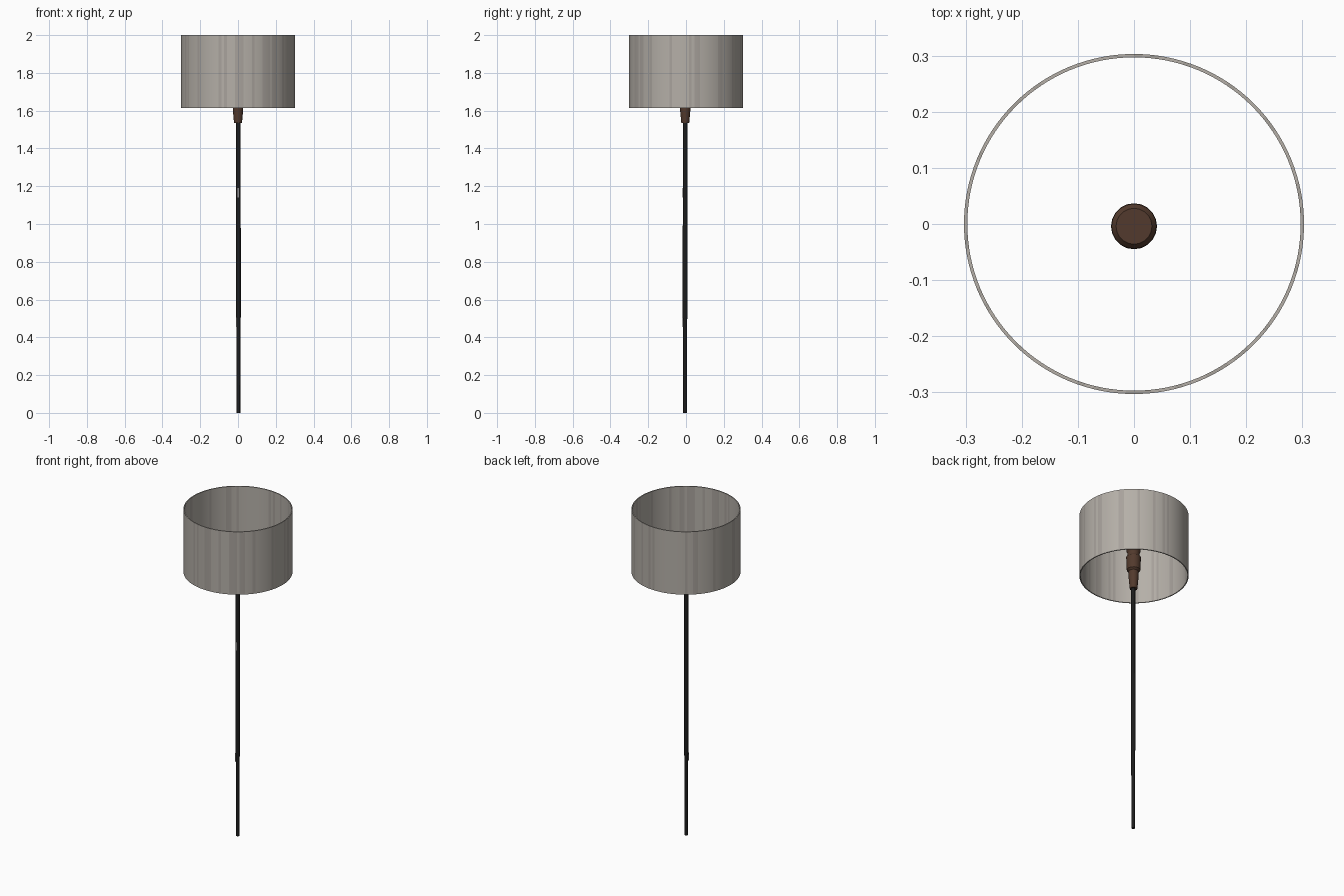
import bpy, bmesh, math, random
from mathutils import Vector

random.seed(4)
cube = bpy.data.objects.get("Cube")
if cube:
    bpy.data.objects.remove(cube, do_unlink=True)


def material(name, color):
    m = bpy.data.materials.new(name)
    m.use_nodes = True
    m.diffuse_color = (*color, 1)
    m.node_tree.nodes["Principled BSDF"].inputs["Base Color"].default_value = (*color, 1)
    return m


linen = material("warm_grey_linen", (0.46, 0.43, 0.39))
linen_dark = material("shaded_linen", (0.39, 0.36, 0.33))
brown = material("dark_brown", (0.085, 0.042, 0.026))
black = material("near_black", (0.012, 0.012, 0.012))
silver = material("worn_grey", (0.35, 0.34, 0.33))


def lathe(name, profile, sides, mats, center=(0, 0), closed=False):
    """Revolve (radius, height) points about the vertical axis."""
    bm = bmesh.new()
    rings = []
    for r, z in profile:
        rings.append([bm.verts.new((center[0] + r * math.cos(math.tau * i / sides),
                                    center[1] + r * math.sin(math.tau * i / sides), z))
                      for i in range(sides)])
    pairs = list(zip(rings, rings[1:]))
    if closed:
        pairs.append((rings[-1], rings[0]))
    else:
        bm.faces.new(rings[0][::-1])
        bm.faces.new(rings[-1])
    for a, b in pairs:
        for i in range(sides):
            j = (i + 1) % sides
            bm.faces.new((a[i], a[j], b[j], b[i]))
    bmesh.ops.recalc_face_normals(bm, faces=bm.faces)
    mesh = bpy.data.meshes.new(name)
    bm.to_mesh(mesh)
    bm.free()
    for m in mats:
        mesh.materials.append(m)
    ob = bpy.data.objects.new(name, mesh)
    bpy.context.collection.objects.link(ob)
    bpy.ops.object.select_all(action='DESELECT')
    ob.select_set(True)
    bpy.context.view_layer.objects.active = ob
    bpy.ops.object.shade_smooth_by_angle(angle=math.radians(35))
    return ob


# Open drum shade, with fine vertical fabric streaks
SIDES = 128
shade = lathe("lamp_shade", [(0.303, 1.615), (0.303, 2.0), (0.297, 2.0), (0.297, 1.615)],
              SIDES, [linen, linen_dark], closed=True)
streak = [random.random() < 0.2 for _ in range(SIDES)]
for p in shade.data.polygons:
    column = int((math.atan2(p.center.y, p.center.x) % math.tau) / math.tau * SIDES)
    p.material_index = int(streak[column % SIDES])

# Stepped bulb socket
AXIS = (0, -0.004)
lathe("bulb_socket",
      [(0.021, 1.535), (0.027, 1.60), (0.028, 1.645), (0.038, 1.655), (0.041, 1.735),
       (0.034, 1.745), (0.034, 1.765), (0.040, 1.775), (0.040, 1.81), (0.032, 1.82)],
      20, [brown], AXIS)

# Slender pole, a touch thicker in the middle
lathe("pole", [(0.010, 0), (0.011, 0.49), (0.013, 0.51), (0.013, 0.96), (0.012, 1.0),
               (0.012, 1.54)], 12, [black], (0.002, -0.005))


# Small worn patches on the pole
def worn_patch(name, z, height, angle):
    bpy.ops.mesh.primitive_cube_add(size=1)
    ob = bpy.context.object
    ob.name = name
    ob.scale = (0.007, 0.003, height)
    ob.rotation_euler.z = angle
    ob.location = Vector((0.002, -0.005, z)) + Vector((math.sin(angle), -math.cos(angle), 0)) * 0.0125
    ob.data.materials.append(silver)


worn_patch("upper_worn_patch", 1.165, 0.05, 0)
worn_patch("lower_worn_patch", 0.48, 0.05, math.radians(-40))
